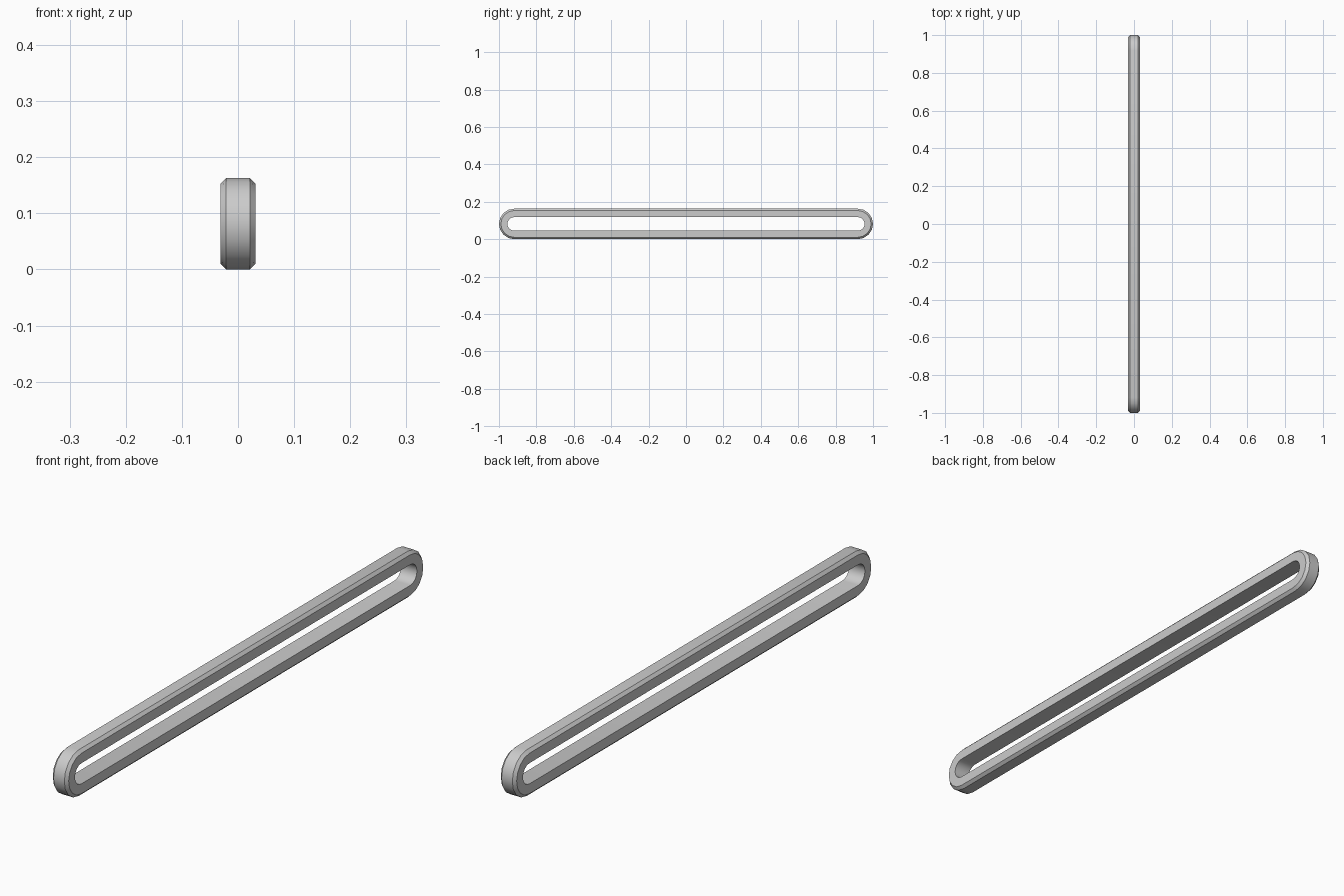
import bpy, bmesh
from math import sin, cos, pi

if "Cube" in bpy.data.objects:
    bpy.data.objects.remove(bpy.data.objects["Cube"])

R = 0.0815        # outer end radius (half height)
C = 1.0 - R       # y of the end centres
WALL = 0.045      # thickness of the band
HALF_W = 0.031    # half width in x
BEVEL = 0.010     # outer edge chamfer
SEG = 8           # segments per rounded end


def stadium(bm, x, r):
    """One slot-shaped loop of vertices in the YZ plane."""
    loop = []
    for side in (1, -1):
        for i in range(SEG + 1):
            a = -pi / 2 + pi * i / SEG
            loop.append(bm.verts.new((x, side * (C + r * cos(a)), R + side * r * sin(a))))
    return loop


# Cross-section of the band: (x, radius), chamfered on the outside only
section = [(-HALF_W, R - WALL), (-HALF_W, R - BEVEL), (-HALF_W + BEVEL, R),
           (HALF_W - BEVEL, R), (HALF_W, R - BEVEL), (HALF_W, R - WALL)]

bm = bmesh.new()
loops = [stadium(bm, x, r) for x, r in section]
n = len(loops[0])
for k, a in enumerate(loops):
    b = loops[(k + 1) % len(loops)]
    for i in range(n):
        j = (i + 1) % n
        bm.faces.new((a[i], a[j], b[j], b[i]))
bmesh.ops.recalc_face_normals(bm, faces=bm.faces)

mesh = bpy.data.meshes.new("slotted_band")
bm.to_mesh(mesh)
bm.free()
band = bpy.data.objects.new("slotted_band", mesh)
bpy.context.collection.objects.link(band)

# Smooth round ends, sharp chamfer edges
bpy.context.view_layer.objects.active = band
band.select_set(True)
bpy.ops.object.shade_smooth_by_angle(angle=pi / 6)
